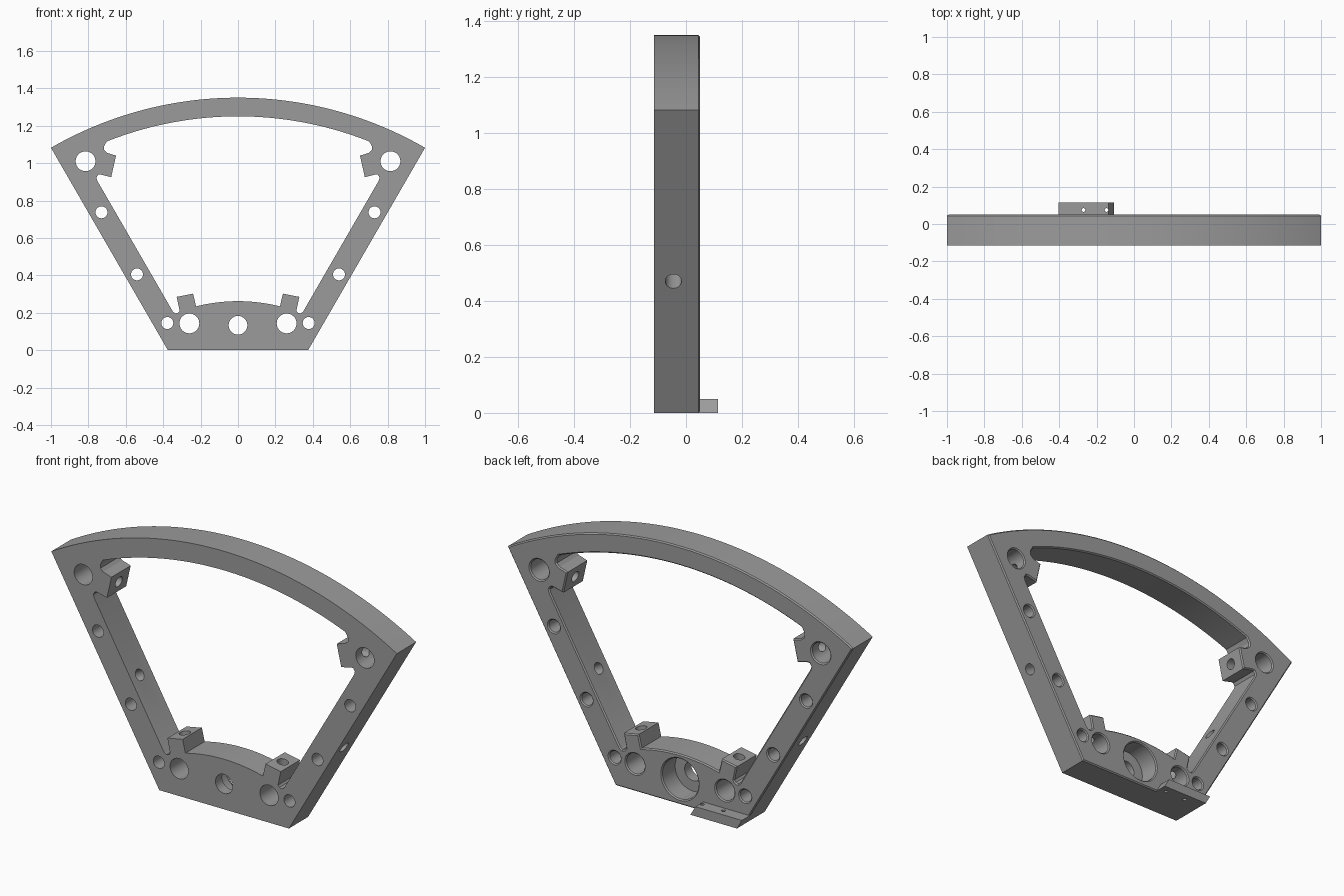
import bpy, bmesh, math
from mathutils import Vector

if "Cube" in bpy.data.objects:
    bpy.data.objects.remove(bpy.data.objects["Cube"])

FRONT, BACK, CHAMFER = -0.115, 0.05, 0.006

grey = bpy.data.materials.new("mid grey")
grey.diffuse_color = (0.33, 0.33, 0.33, 1)
grey.use_nodes = True
grey.node_tree.nodes["Principled BSDF"].inputs["Base Color"].default_value = grey.diffuse_color


def grow(pts, d):
    """Offset a counter-clockwise outline outwards by d with mitred corners."""
    out = []
    for i, p in enumerate(pts):
        a, b, c = Vector(pts[i - 1]), Vector(p), Vector(pts[(i + 1) % len(pts)])
        u, v = (b - a).normalized(), (c - b).normalized()
        n1, n2 = Vector((u.y, -u.x)), Vector((v.y, -v.x))
        out.append(b + (n1 + n2) * d / (1 + n1.dot(n2)))
    return out


def prism(name, pts, stations):
    """Loft an x/z outline along y; stations are (y, outline growth)."""
    bm = bmesh.new()
    rings = [[bm.verts.new((p[0], y, p[1])) for p in grow(pts, d)] for y, d in stations]
    n = len(pts)
    for r, s in zip(rings, rings[1:]):
        for i in range(n):
            bm.faces.new((r[i], r[(i + 1) % n], s[(i + 1) % n], s[i]))
    bm.faces.new(rings[0])
    bm.faces.new(rings[-1])
    bmesh.ops.recalc_face_normals(bm, faces=bm.faces)
    me = bpy.data.meshes.new(name)
    bm.to_mesh(me)
    bm.free()
    ob = bpy.data.objects.new(name, me)
    me.materials.append(grey)
    bpy.context.collection.objects.link(ob)
    return ob


def rod(p, q, r, sides=32):
    """Round cutter between two points."""
    p, q = Vector(p), Vector(q)
    bpy.ops.mesh.primitive_cylinder_add(vertices=sides, radius=r, depth=(q - p).length,
                                        location=(p + q) / 2)
    ob = bpy.context.object
    ob.rotation_euler = (q - p).to_track_quat('Z', 'Y').to_euler()
    ob.data.materials.append(grey)
    return ob


def cut(target, cutter):
    cutter.hide_render = True
    mod = target.modifiers.new("cut", 'BOOLEAN')
    mod.operation, mod.solver, mod.object = 'DIFFERENCE', 'EXACT', cutter
    bpy.context.view_layer.update()
    bpy.context.view_layer.objects.active = target
    bpy.ops.object.modifier_apply(modifier=mod.name)
    bpy.data.objects.remove(cutter, do_unlink=True)


def arc(radius, cz, x0, x1, n):
    """Points on a circle centred on x = 0."""
    a0, a1 = math.asin(x0 / radius), math.asin(x1 / radius)
    angles = [a0 + (a1 - a0) * i / n for i in range(n + 1)]
    return [(radius * math.sin(a), cz + radius * math.cos(a)) for a in angles]


def circle(x, z, r, n=40):
    return [(x + r * math.cos(math.tau * i / n), z + r * math.sin(math.tau * i / n))
            for i in range(n)]


def finish(ob):
    bpy.ops.object.select_all(action='DESELECT')
    ob.select_set(True)
    bpy.context.view_layer.objects.active = ob
    bpy.ops.object.shade_smooth_by_angle(angle=math.radians(25))


# Fan-shaped frame with a chamfered back edge
outer = [(-0.375, 0), (0.375, 0)] + arc(2.0, -0.65, 1, -1, 64)
frame = prism("fan_frame", outer, [(FRONT, 0), (BACK - CHAMFER, 0), (BACK, -CHAMFER)])

# Window: hub arc, lower lug, bar, upper lug, rim arc; mirrored for the left half
half = arc(0.91, -0.648, 0, 0.224, 12)
half += [(0.24, 0.302), (0.328, 0.285), (0.312, 0.21), (0.32, 0.2), (0.335, 0.196),
         (0.348, 0.206), (0.752, 0.905), (0.757, 0.922), (0.748, 0.938), (0.735, 0.939),
         (0.678, 0.925), (0.652, 1.04), (0.70, 1.055), (0.716, 1.07), (0.716, 1.09)]
half += arc(1.9, -0.65, 0.702, 0, 32)
window = half + [(-x, z) for x, z in half[-2:0:-1]]
flare = [(-0.2, 0), (BACK - CHAMFER, 0), (BACK, CHAMFER), (0.1, CHAMFER)]
cut(frame, prism("window_cutter", window, flare))

# Holes through the front, in mirrored pairs
for x, z, r in [(0.815, 1.01, 0.053), (0.73, 0.737, 0.032), (0.54, 0.405, 0.032),
                (0.378, 0.145, 0.032), (0.26, 0.143, 0.053)]:
    for s in (-1, 1):
        cut(frame, prism("hole_cutter", circle(s * x, z, r), flare))

# Centre hole with a wide recess from the back
cut(frame, prism("centre_cutter", circle(0, 0.133, 0.05), [(-0.2, 0), (0.1, 0)]))
cut(frame, prism("recess_cutter", circle(0, 0.133, 0.105, 64), [(-0.06, 0)] + flare[1:]))

# Cross holes through the bars, and screw holes through the lugs into the large holes
for s in (-1, 1):
    for x0, z0, x1, z1, y, r in [(0.473, 0.57, 0.733, 0.42, -0.045, 0.029),
                                 (0.62, 0.973, 0.81, 1.012, -0.035, 0.028),
                                 (0.29, 0.34, 0.262, 0.15, -0.035, 0.028)]:
        cut(frame, rod((s * x0, y, z0), (s * x1, y, z1), r))
finish(frame)

# Slanted mounting tab at the back of the base, with two pin holes
tab = prism("mounting_tab", [(-0.375, 0), (-0.106, 0), (-0.135, 0.05), (-0.404, 0.05)],
            [(BACK - CHAMFER, 0), (0.115, 0)])
for x in (-0.27, -0.147):
    cut(tab, rod((x, 0.075, -0.1), (x, 0.075, 0.1), 0.01, 16))
finish(tab)
